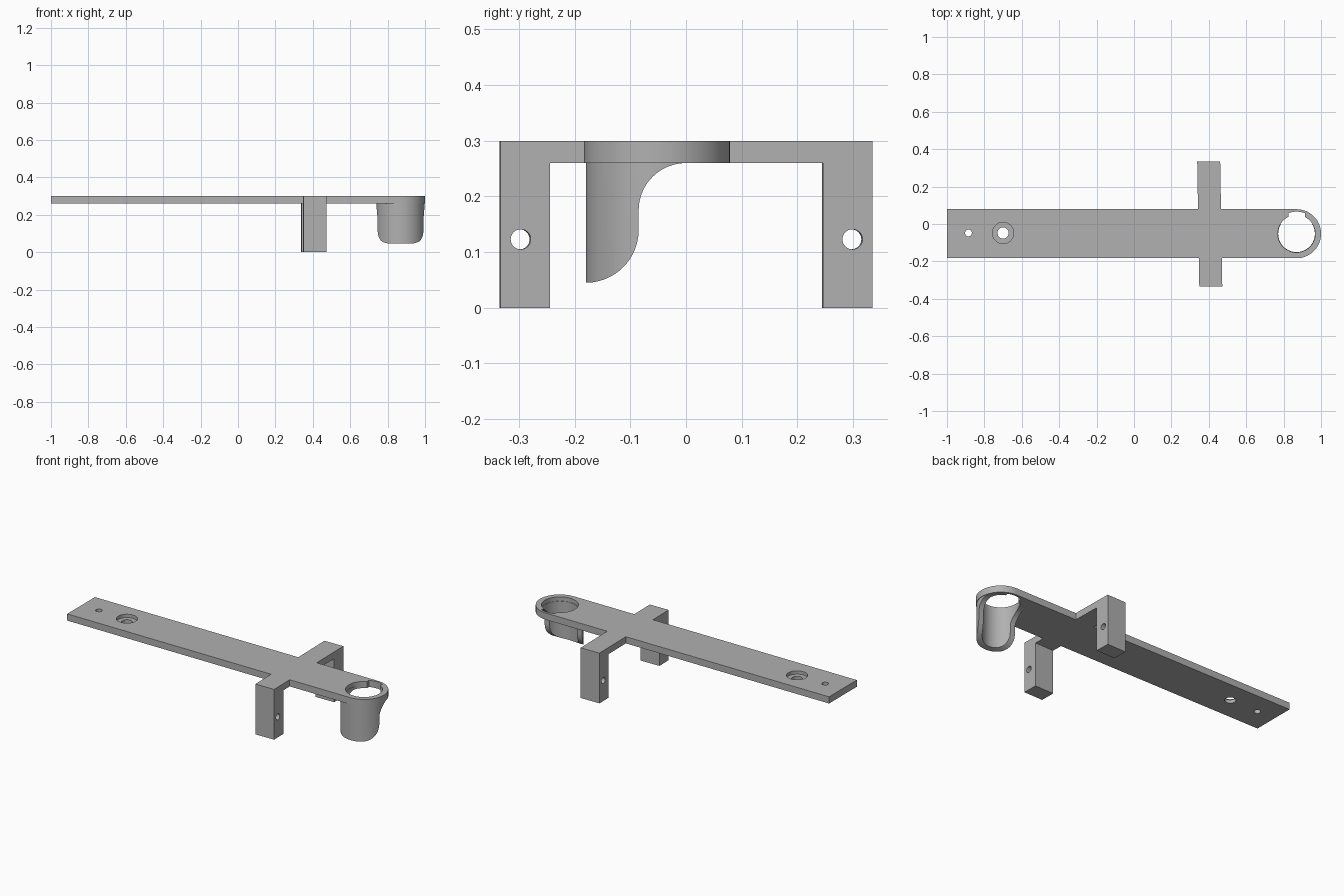
import bpy, bmesh
from math import cos, sin, pi, radians
from mathutils import Matrix, Vector

if "Cube" in bpy.data.objects:
    bpy.data.objects.remove(bpy.data.objects["Cube"], do_unlink=True)

TOP, UNDER = 0.30, 0.26          # plate faces
MID_Y = -0.052                   # long axis of the plate
RING_X, RING_R = 0.869, 0.131    # holder ring

grey = bpy.data.materials.new("grey plastic")
grey.use_nodes = True
grey.diffuse_color = (0.44, 0.44, 0.44, 1)
grey.node_tree.nodes["Principled BSDF"].inputs["Base Color"].default_value = (0.44, 0.44, 0.44, 1)


def arc(cx, cy, r, a0, a1, n=24):
    """Points along an arc, angles in degrees."""
    steps = [radians(a0 + (a1 - a0) * i / n) for i in range(n + 1)]
    return [(cx + r * cos(a), cy + r * sin(a)) for a in steps]


def prism(name, profile, low, high, axis="Z"):
    """Extrude a closed profile: (x, y) along Z, or (y, z) along X."""
    bm = bmesh.new()
    place = (lambda p: (p[0], p[1], low)) if axis == "Z" else (lambda p: (low, p[0], p[1]))
    face = bm.faces.new([bm.verts.new(place(p)) for p in profile])
    ext = bmesh.ops.extrude_face_region(bm, geom=[face])["geom"]
    shift = Vector((0, 0, high - low)) if axis == "Z" else Vector((high - low, 0, 0))
    bmesh.ops.translate(bm, vec=shift, verts=[v for v in ext if isinstance(v, bmesh.types.BMVert)])
    bmesh.ops.recalc_face_normals(bm, faces=bm.faces)
    mesh = bpy.data.meshes.new(name)
    bm.to_mesh(mesh)
    bm.free()
    mesh.materials.append(grey)
    obj = bpy.data.objects.new(name, mesh)
    bpy.context.scene.collection.objects.link(obj)
    return obj


def rod(name, a, b, r, low, high, axis="Z", n=64):
    return prism(name, arc(a, b, r, 0, 360, n)[:-1], low, high, axis)


def combine(obj, other, operation):
    """Apply a boolean and discard the helper."""
    mod = obj.modifiers.new("combine", "BOOLEAN")
    mod.operation, mod.object, mod.solver = operation, other, "EXACT"
    deps = bpy.context.evaluated_depsgraph_get()
    result = bpy.data.meshes.new_from_object(obj.evaluated_get(deps))
    obj.modifiers.clear()
    obj.data = result
    bpy.data.objects.remove(other, do_unlink=True)


# Long plate with a rounded holder end
outline = [(-1, MID_Y + RING_R), (-1, MID_Y - RING_R)] + arc(RING_X, MID_Y, RING_R, -90, 90, 48)
plate = prism("plate_and_bracket", outline, UNDER, TOP)

# Bridge-shaped bracket across the plate, turned very slightly
outer, inner, half = 0.334, 0.245, 0.0615
bridge = [(-outer, 0), (-inner, 0), (-inner, UNDER), (inner, UNDER),
          (inner, 0), (outer, 0), (outer, TOP), (-outer, TOP)]
bracket = prism("bracket", bridge, -half, half, "X")
for side in (-1, 1):
    combine(bracket, rod("pin_hole", side * 0.298, 0.123, 0.018, -0.2, 0.2, "X", 32), "DIFFERENCE")
bracket.data.transform(Matrix.Translation((0.405, 0, 0)) @ Matrix.Rotation(radians(0.95), 4, "Z"))
combine(plate, bracket, "UNION")

# Holder opening with its key notch, screw hole with counterbore, small hole
notch = arc(RING_X, MID_Y, 0.118, 68, 112, 12) + [(RING_X - 0.044, MID_Y), (RING_X + 0.044, MID_Y)]
cutters = [
    rod("opening", RING_X, MID_Y, 0.1, 0.2, 0.4),
    prism("notch", notch, 0.2, 0.4),
    rod("screw_hole", -0.70, -0.048, 0.03, 0.2, 0.4, n=40),
    rod("counterbore", -0.70, -0.048, 0.057, 0.28, 0.4, n=48),
    rod("small_hole", -0.885, -0.048, 0.018, 0.2, 0.4, n=32),
]
for cutter in cutters:
    combine(plate, cutter, "DIFFERENCE")

# Half-open sleeve below the ring, trimmed by a curved side profile
sleeve = rod("holder_sleeve", RING_X, MID_Y, 0.128, 0.0, 0.275, n=96)
trim = ([(-0.25, 0.045)] + arc(-0.18, 0.14, 0.095, -90, 0)
        + arc(0.0, 0.175, 0.085, 180, 90) + [(0.0, 0.29), (-0.25, 0.29)])
combine(sleeve, prism("trim", trim, 0.6, 1.2, "X"), "INTERSECT")
combine(sleeve, rod("bore", RING_X, MID_Y, 0.098, -0.1, 0.4), "DIFFERENCE")

# Smooth round walls, sharp edges
bpy.ops.object.select_all(action="DESELECT")
for obj in (plate, sleeve):
    obj.select_set(True)
bpy.context.view_layer.objects.active = plate
bpy.ops.object.shade_smooth_by_angle(angle=radians(30))
